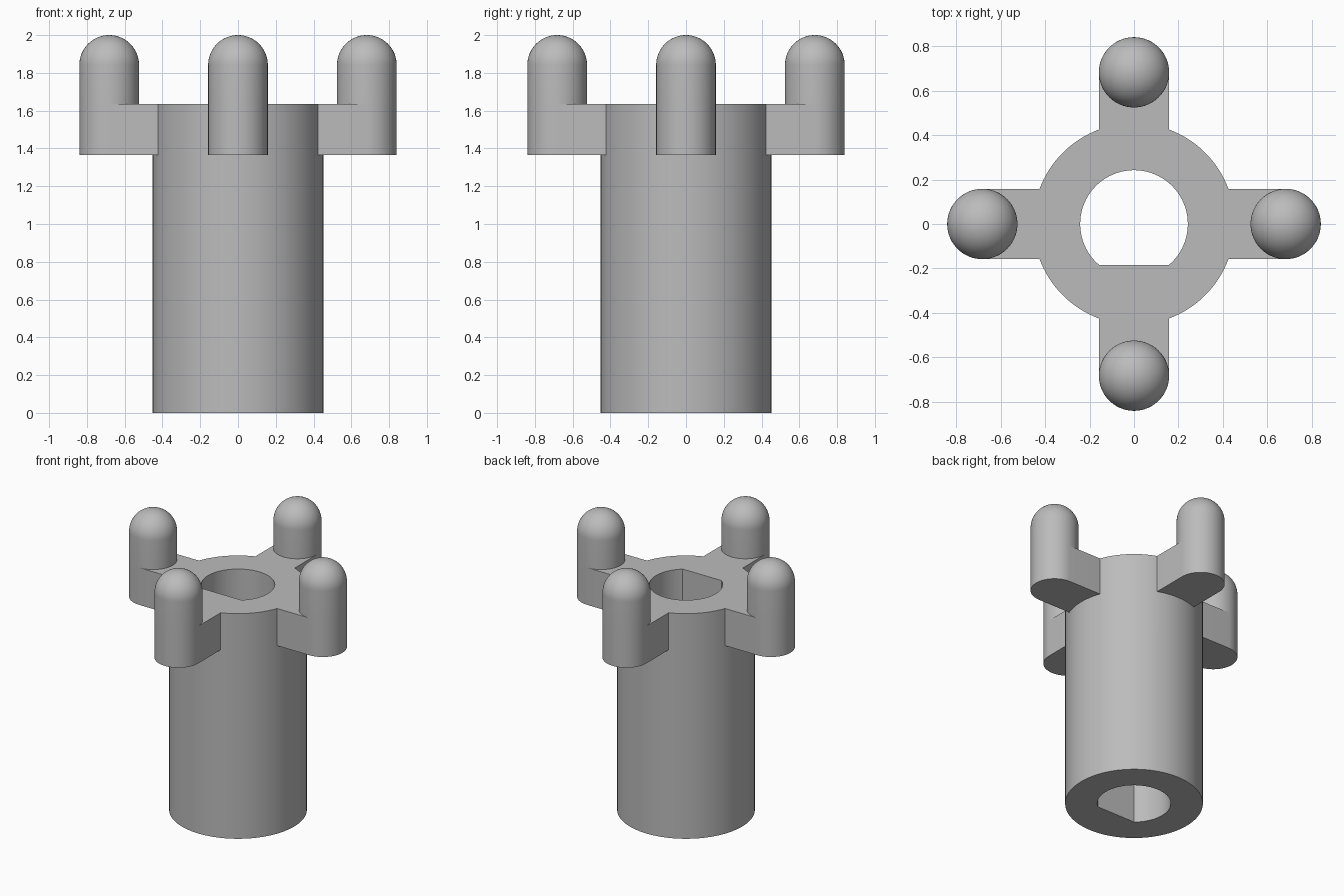
import bpy, bmesh
from math import pi, sin, cos, asin, sqrt, radians
from mathutils import Matrix

SLEEVE_R, BORE_R, BORE_FLAT = 0.453, 0.242, -0.185
PEG_R, PEG_X = 0.158, 0.682
ARM_LOW, ARM_TOP, HEIGHT = 1.365, 1.635, 2.0

if "Cube" in bpy.data.objects:
    bpy.data.objects.remove(bpy.data.objects["Cube"], do_unlink=True)

grey = bpy.data.materials.new("grey plastic")
grey.use_nodes = True
grey.diffuse_color = (0.5, 0.5, 0.5, 1)
grey.node_tree.nodes["Principled BSDF"].inputs["Base Color"].default_value = (0.5, 0.5, 0.5, 1)


def arc(radius, start, end, steps, cx=0):
    """Points along an arc, both ends included."""
    angles = [start + (end - start) * i / steps for i in range(steps + 1)]
    return [(cx + radius * cos(a), radius * sin(a)) for a in angles]


def finish(name, bm):
    bmesh.ops.recalc_face_normals(bm, faces=bm.faces)
    mesh = bpy.data.meshes.new(name)
    bm.to_mesh(mesh)
    bm.free()
    mesh.materials.append(grey)
    obj = bpy.data.objects.new(name, mesh)
    bpy.context.collection.objects.link(obj)
    return obj


def prism(name, outline, low, high, turn=0):
    """Extrude a flat outline from low to high, turned about z."""
    bm = bmesh.new()
    face = bm.faces.new([bm.verts.new((x, y, low)) for x, y in outline])
    top = bmesh.ops.extrude_face_region(bm, geom=[face])["geom"]
    bmesh.ops.translate(bm, vec=(0, 0, high - low),
                        verts=[v for v in top if isinstance(v, bmesh.types.BMVert)])
    bmesh.ops.rotate(bm, verts=bm.verts, matrix=Matrix.Rotation(turn, 3, "Z"))
    return finish(name, bm)


def combine(target, tool, operation):
    mod = target.modifiers.new("combine", "BOOLEAN")
    mod.operation, mod.object, mod.solver = operation, tool, "EXACT"
    bpy.context.view_layer.objects.active = target
    bpy.ops.object.modifier_apply(modifier=mod.name)
    bpy.data.objects.remove(tool, do_unlink=True)


def smooth(obj):
    bpy.ops.object.select_all(action="DESELECT")
    obj.select_set(True)
    bpy.context.view_layer.objects.active = obj
    bpy.ops.object.shade_smooth_by_angle(angle=radians(30))


# Sleeve with four round-ended arms
sleeve = prism("sleeve_with_arms", arc(SLEEVE_R, 0, 2 * pi, 96)[:-1], 0, ARM_TOP)
arm_outline = [(0.33, -PEG_R)] + arc(PEG_R, -pi / 2, pi / 2, 32, PEG_X) + [(0.33, PEG_R)]
for i in range(4):
    combine(sleeve, prism("arm", arm_outline, ARM_LOW, ARM_TOP, i * pi / 2), "UNION")

# D-shaped bore through the sleeve
flat = asin(BORE_FLAT / BORE_R)
bore = prism("bore_cutter", arc(BORE_R, flat, pi - flat, 72), -0.1, HEIGHT)
bore.hide_render = True
combine(sleeve, bore, "DIFFERENCE")
smooth(sleeve)

# Domed pegs standing on the arm ends
for i, side in enumerate(("left", "back", "right", "front")):
    bm = bmesh.new()
    profile = [(PEG_R, ARM_TOP)] + [(r, z + HEIGHT - PEG_R) for r, z in arc(PEG_R, 0, pi / 2, 16)]
    verts = [bm.verts.new((r, 0, z)) for r, z in profile]
    edges = [bm.edges.new(pair) for pair in zip(verts, verts[1:])]
    bmesh.ops.spin(bm, geom=verts + edges, axis=(0, 0, 1), cent=(0, 0, 0),
                   angle=2 * pi, steps=64, use_duplicate=False)
    bmesh.ops.remove_doubles(bm, verts=bm.verts, dist=0.0001)
    bmesh.ops.translate(bm, verts=bm.verts,
                        vec=(PEG_X * cos(i * pi / 2), PEG_X * sin(i * pi / 2), 0))
    smooth(finish(side + "_peg", bm))
